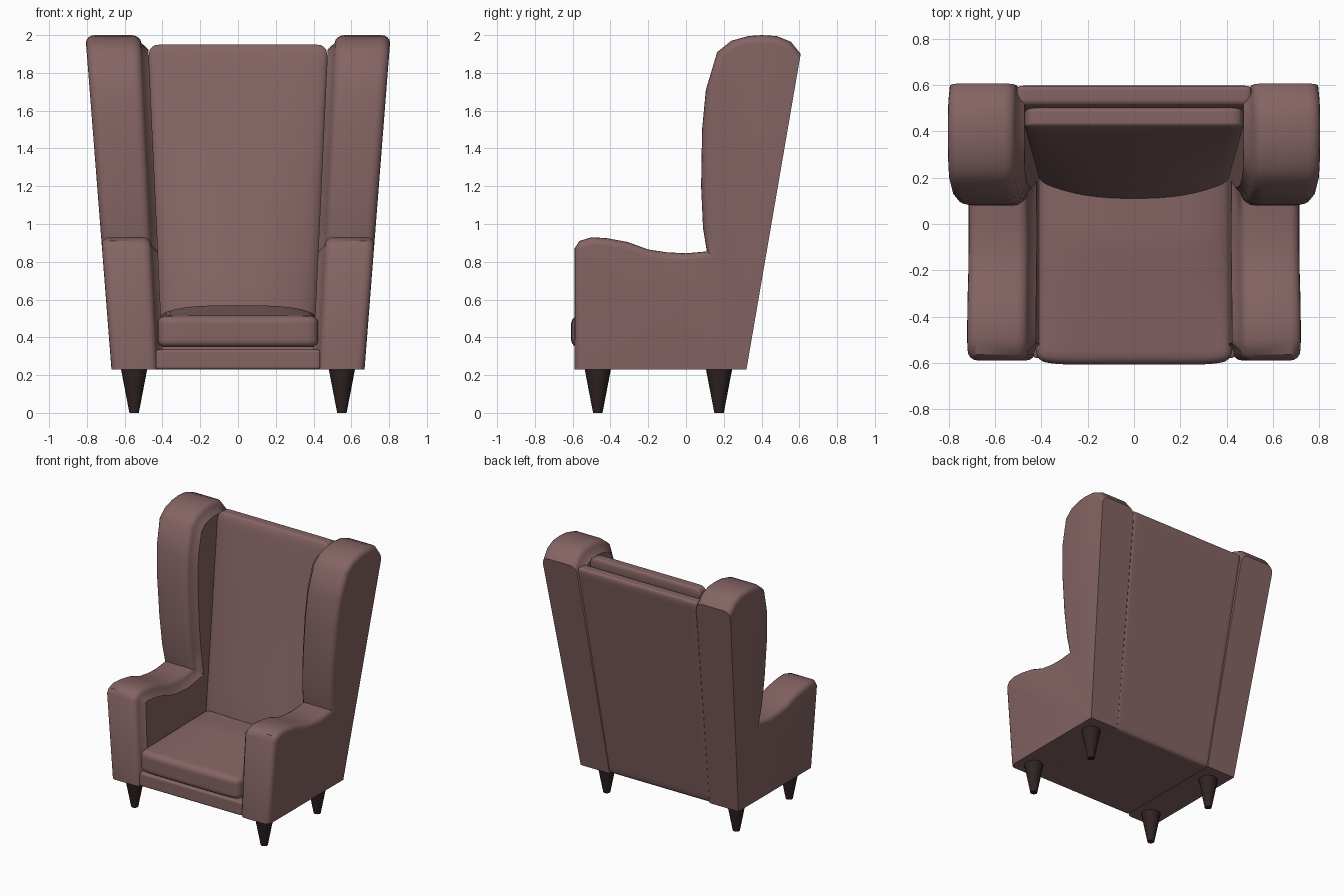
import bpy, bmesh, math
from mathutils import Vector

if "Cube" in bpy.data.objects:
    bpy.data.objects.remove(bpy.data.objects["Cube"])


def material(name, col):
    m = bpy.data.materials.new(name)
    m.diffuse_color = (*col, 1)
    m.use_nodes = True
    m.node_tree.nodes["Principled BSDF"].inputs["Base Color"].default_value = m.diffuse_color
    return m


FABRIC = material("dusty rose fabric", (0.235, 0.127, 0.127))
WOOD = material("dark wood", (0.03, 0.017, 0.017))


def finish(bm, name, mat, mirror=False, angle=40):
    bmesh.ops.recalc_face_normals(bm, faces=bm.faces[:])
    me = bpy.data.meshes.new(name)
    bm.to_mesh(me)
    bm.free()
    me.materials.append(mat)
    me.shade_smooth()
    me.set_sharp_from_angle(angle=math.radians(angle))
    ob = bpy.data.objects.new(name, me)
    bpy.context.collection.objects.link(ob)
    if mirror:
        ob.modifiers.new("mirror", 'MIRROR').use_mirror_merge = False
    return ob


def pad(name, half, r, shape):
    """Rounded box with given half sizes and edge radius, bent by shape(v)."""
    bm = bmesh.new()
    bmesh.ops.create_cube(bm, size=2)
    bmesh.ops.subdivide_edges(bm, edges=bm.edges[:], cuts=23, use_grid_fill=True)
    for v in bm.verts:
        p = Vector([math.sin(c * math.pi / 2) * h for c, h in zip(v.co, half)])
        core = Vector([max(-(h - r), min(h - r, c)) for c, h in zip(p, half)])
        d = p - core
        if d.length > 1e-6:
            p = core + d.normalized() * r
        v.co = shape(p)
    return finish(bm, name, FABRIC, angle=50)


# Side: arm and wing in one outline (y, z), leaning outward
outline = [(-.59, .23), (-.59, .87), (-.565, .91), (-.5, .93), (-.42, .925),
           (-.31, .905), (-.2, .865), (-.1, .85), (0, .845), (.11, .855),
           (.09, .98), (.08, 1.2), (.085, 1.5), (.105, 1.71), (.165, 1.91),
           (.24, 1.97), (.33, 1.995), (.4, 2.0), (.48, 1.995), (.555, 1.965),
           (.607, 1.9), (.32, .23)]
X0, X1 = .425, .67
bm = bmesh.new()
face = bm.faces.new([bm.verts.new((X0, y, z)) for y, z in outline])
ext = bmesh.ops.extrude_face_region(bm, geom=[face], use_keep_orig=True)
bmesh.ops.translate(bm, vec=(X1 - X0, 0, 0),
                    verts=[g for g in ext["geom"] if isinstance(g, bmesh.types.BMVert)])
bmesh.ops.recalc_face_normals(bm, faces=bm.faces[:])


def soft_rim(e):
    a, b = e.verts[0].co, e.verts[1].co
    return abs(a.x - b.x) < .001 and abs(a.z - b.z) < 1.5 and max(a.z, b.z) > .3


bmesh.ops.bevel(bm, geom=[e for e in bm.edges if soft_rim(e)], offset=.042,
                segments=4, profile=.5, affect='EDGES', clamp_overlap=False)
# raised lining on the inner face
bm.normal_update()
inner = max((f for f in bm.faces if f.normal.x < -.9), key=lambda f: f.calc_area())
bmesh.ops.inset_region(bm, faces=[inner], thickness=.035)
for v in inner.verts:
    v.co.x -= .03
for v in bm.verts:
    k = (v.co.x - X0) / (X1 - X0)
    v.co.x += (v.co.z - .23) * (.05 + .028 * k)
finish(bm, "arm_and_wing", FABRIC, mirror=True)


# Outer back panel, leaning and widening upward
def lean_back(p):
    t = (p.z + .84) / 1.68
    return Vector((p.x * (.86 + .14 * t), p.y + .273 + .285 * t, .23 + 1.665 * t))


pad("back_panel", (.51, .045, .84), .025, lean_back)


# Back cushion, thick and crowned at the bottom
def back_shape(p):
    t = (p.z + .74) / 1.48
    s = (p.y / .12 + 1) / 2
    crown = .085 * min(1, 1.15 * (1 - t)) * (1 - abs(p.x / .475) ** 2.6)
    front = .18 + .235 * t - crown
    back = .31 + .2 * t
    return Vector((p.x * (.875 + .125 * t), front + (back - front) * s, .47 + 1.48 * t))


pad("back_cushion", (.475, .12, .74), .055, back_shape)


# Seat cushion with a gently domed top and rounded front corners
def seat_shape(p):
    u, w = abs(p.x / .43), (p.y + .43) / .86
    dome = max(0, p.z) / .08 * .055 * (1 - u ** 4) * min(1, w * 1.6)
    y = p.y - .178 + .025 * u ** 8 * (1 - w)
    return Vector((p.x, y, p.z + .43 + dome))


pad("seat_cushion", (.425, .43, .082), .04, seat_shape)

# Base rail under the seat
pad("seat_base", (.435, .44, .052), .014, lambda p: p + Vector((0, -.14, .283)))

# Tapered legs
for part, y in (("front_leg", -.467), ("back_leg", .175)):
    bm = bmesh.new()
    bmesh.ops.create_cone(bm, cap_ends=True, segments=20, radius1=.025, radius2=.071, depth=.24)
    bmesh.ops.translate(bm, verts=bm.verts[:], vec=(.55, y, .12))
    finish(bm, part, WOOD, mirror=True)
